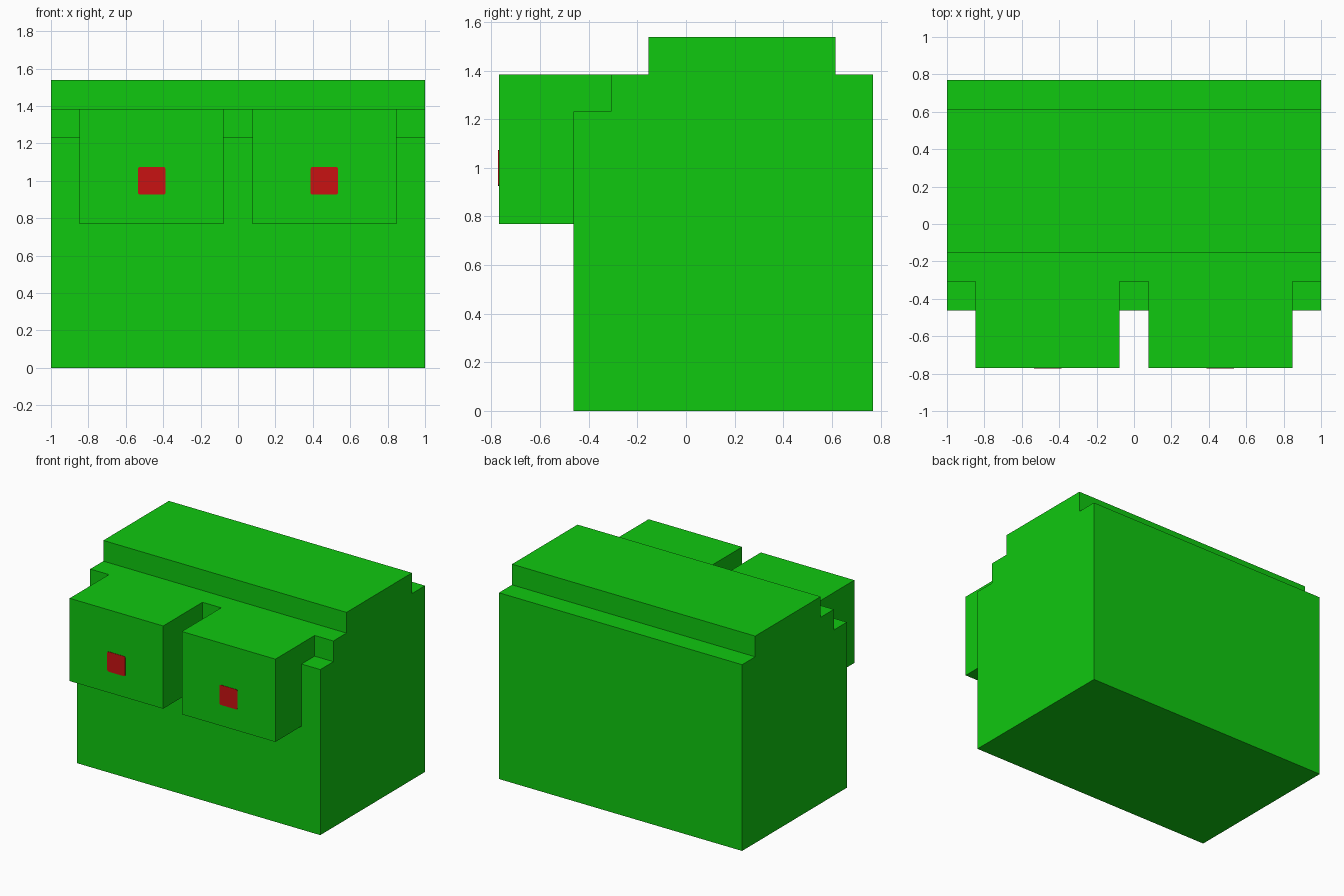
import bpy
import bmesh
from mathutils import Matrix, Vector

cube = bpy.data.objects.get("Cube")
if cube:
    bpy.data.objects.remove(cube, do_unlink=True)

U = 2 / 13  # block unit: the body is 13 units wide


def make_material(name, rgb):
    mat = bpy.data.materials.new(name)
    mat.use_nodes = True
    mat.diffuse_color = (*rgb, 1)
    bsdf = next(n for n in mat.node_tree.nodes if n.type == 'BSDF_PRINCIPLED')
    bsdf.inputs["Base Color"].default_value = (*rgb, 1)
    return mat


green = make_material("bright green", (0.005, 0.58, 0.005))
red = make_material("red", (0.58, 0.006, 0.006))


def finish(name, bm, mat):
    bmesh.ops.recalc_face_normals(bm, faces=bm.faces)
    mesh = bpy.data.meshes.new(name)
    bm.to_mesh(mesh)
    bm.free()
    mesh.materials.append(mat)
    obj = bpy.data.objects.new(name, mesh)
    bpy.context.collection.objects.link(obj)
    return obj


def box(name, lo, hi, mat, corner=0):
    """Box between two corners; corner rounds the edges that run along y."""
    lo, hi = Vector(lo), Vector(hi)
    bm = bmesh.new()
    bmesh.ops.create_cube(bm, size=1, matrix=Matrix.Translation((lo + hi) / 2)
                          @ Matrix.Diagonal((*(hi - lo), 1)))
    if corner:
        edges = [e for e in bm.edges
                 if abs(e.verts[0].co.y - e.verts[1].co.y) > 1e-5]
        bmesh.ops.bevel(bm, geom=edges, offset=corner, segments=2,
                        profile=0.5, affect='EDGES')
    return finish(name, bm, mat)


# Stepped body: one side profile (y, z) in block units, extruded across x
profile = [(-3, 0), (5, 0), (5, 9), (4, 9), (4, 10), (-1, 10),
           (-1, 9), (-2, 9), (-2, 8), (-3, 8)]
bm = bmesh.new()
side = bm.faces.new([bm.verts.new((-1, y * U, z * U)) for y, z in profile])
ext = bmesh.ops.extrude_face_region(bm, geom=[side], use_keep_orig=True)
bmesh.ops.translate(bm, vec=(2, 0, 0),
                    verts=[v for v in ext["geom"] if isinstance(v, bmesh.types.BMVert)])
finish("body", bm, green)

# Protruding eye blocks with small red pupils
for label, s in (("left", 1), ("right", -1)):
    cx = 3 * s * U
    box(label + "_eye", (cx - 2.5 * U, -5 * U, 5 * U),
        (cx + 2.5 * U, -2 * U, 9 * U), green)
    box(label + "_pupil", (cx - 0.48 * U, -5 * U - 0.003, 6.02 * U),
        (cx + 0.48 * U, -5 * U + 0.003, 6.98 * U), red, corner=0.01)
